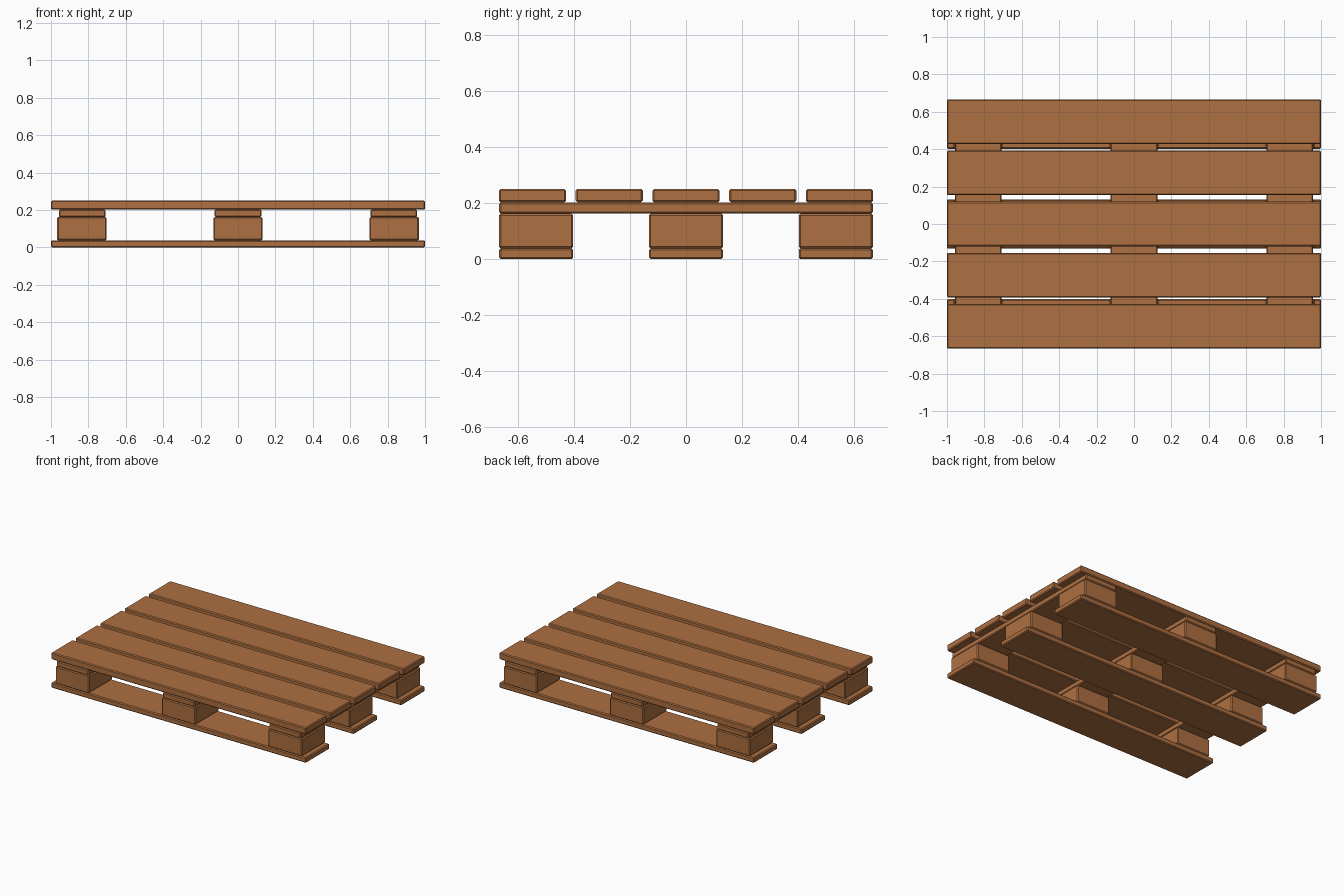
import bpy

if "Cube" in bpy.data.objects:
    bpy.data.objects.remove(bpy.data.objects["Cube"])

wood = bpy.data.materials.new("warm brown wood")
wood.diffuse_color = (0.42, 0.16, 0.053, 1)
wood.use_nodes = True
wood.node_tree.nodes["Principled BSDF"].inputs["Base Color"].default_value = wood.diffuse_color


def plank(name, center, size, bevel=0.006):
    """Box with slightly eased edges."""
    bpy.ops.mesh.primitive_cube_add(size=1, location=center)
    ob = bpy.context.object
    ob.name = name
    ob.scale = size
    bpy.ops.object.transform_apply(location=False, rotation=False, scale=True)
    mod = ob.modifiers.new("eased edges", 'BEVEL')
    mod.width = bevel
    mod.segments = 1
    ob.data.materials.append(wood)
    return ob


# five deck boards along x
for i in range(5):
    plank(f"deck_board_{i + 1}", (0, (i - 2) * 0.2735, 0.226), (2.0, 0.239, 0.048))

# three cross boards along y, under the deck
for i, x in enumerate((-0.833, 0, 0.833)):
    plank(f"cross_board_{i + 1}", (x, 0, 0.182), (0.25, 1.332, 0.04))

# bottom runners along x, with three spacer blocks on each
for j, y in enumerate((-0.534, 0, 0.534)):
    plank(f"bottom_runner_{j + 1}", (0, y, 0.019), (2.0, 0.264, 0.038))
    for i, x in enumerate((-0.835, 0, 0.835)):
        plank(f"spacer_block_{j + 1}_{i + 1}", (x, y, 0.1), (0.264, 0.264, 0.124))
